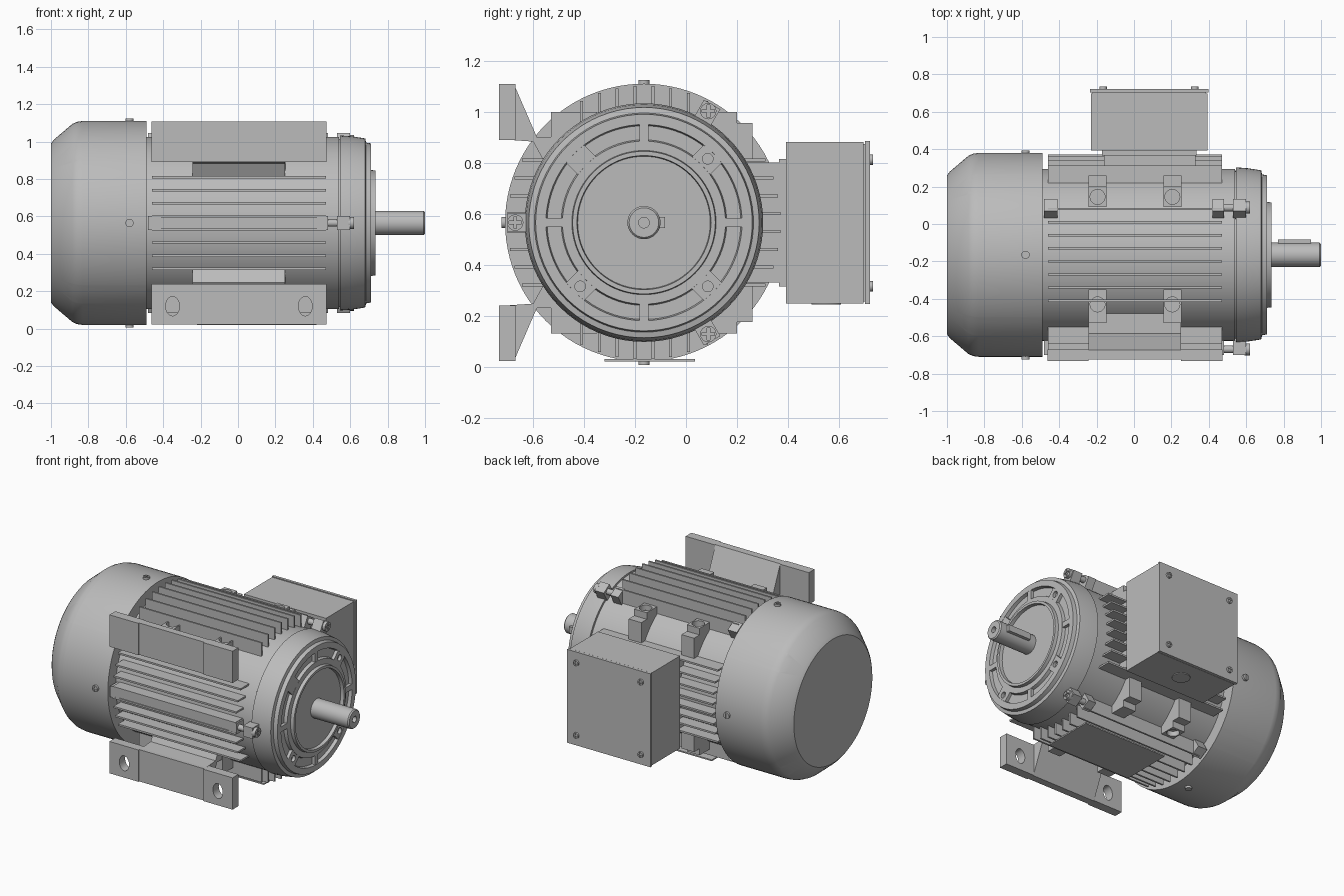
import bpy, bmesh, math
from mathutils import Matrix, Vector

old = bpy.data.objects.get("Cube")
if old:
    bpy.data.objects.remove(old, do_unlink=True)

CY, CZ = -0.165, 0.565      # motor axis, running along x
R_COWL, R_CORE = 0.545, 0.46
parts = []

grey = bpy.data.materials.new("machine_grey")
grey.use_nodes = True
grey.diffuse_color = (0.5, 0.5, 0.5, 1)
grey.node_tree.nodes["Principled BSDF"].inputs["Base Color"].default_value = (0.5, 0.5, 0.5, 1)


def frame(angle=0):
    """Local x along the axis, local y radial at the given angle."""
    return Matrix.Translation((0, CY, CZ)) @ Matrix.Rotation(math.radians(angle), 4, 'X')


def finish(name, bm, matrix=None):
    if matrix:
        bm.transform(matrix)
    bmesh.ops.recalc_face_normals(bm, faces=bm.faces)
    mesh = bpy.data.meshes.new(name)
    bm.to_mesh(mesh)
    bm.free()
    mesh.materials.append(grey)
    ob = bpy.data.objects.new(name, mesh)
    bpy.context.collection.objects.link(ob)
    parts.append(ob)
    return ob


def box(name, lo, hi, matrix=None):
    bm = bmesh.new()
    bmesh.ops.create_cube(bm, size=1)
    lo, hi = Vector(lo), Vector(hi)
    bmesh.ops.scale(bm, vec=hi - lo, verts=bm.verts)
    bmesh.ops.translate(bm, vec=(lo + hi) / 2, verts=bm.verts)
    return finish(name, bm, matrix)


def prism(name, outline, x0, x1, matrix=None):
    bm = bmesh.new()
    face = bm.faces.new([bm.verts.new((x0, a, b)) for a, b in outline])
    # Keep the first cap so the prism is closed
    ext = bmesh.ops.extrude_face_region(bm, geom=[face], use_keep_orig=True)["geom"]
    bmesh.ops.translate(bm, vec=(x1 - x0, 0, 0), verts=[e for e in ext if isinstance(e, bmesh.types.BMVert)])
    return finish(name, bm, matrix)


def lathe(name, profile, seg=80, matrix=None):
    bm = bmesh.new()
    rings = []
    for x, r in profile:
        ring = [bm.verts.new((x, r * math.cos(math.tau * i / seg), r * math.sin(math.tau * i / seg)))
                for i in range(seg)]
        rings.append(ring)
    for a, b in zip(rings, rings[1:]):
        for i in range(seg):
            j = (i + 1) % seg
            bm.faces.new((a[i], a[j], b[j], b[i]))
    bm.faces.new(rings[0])
    bm.faces.new(rings[-1])
    return finish(name, bm, matrix or frame())


def rod(name, start, end, r, seg=20, scale=(1, 1)):
    """Cylinder between two points; scale stretches its section."""
    start, end = Vector(start), Vector(end)
    d = end - start
    bm = bmesh.new()
    bmesh.ops.create_cone(bm, cap_ends=True, segments=seg, radius1=r, radius2=r, depth=d.length)
    bmesh.ops.scale(bm, vec=(scale[0], scale[1], 1), verts=bm.verts)
    turn = d.to_track_quat('Z', 'Y').to_matrix().to_4x4()
    return finish(name, bm, Matrix.Translation((start + end) / 2) @ turn)


def cut(target, cutters):
    for c in cutters:
        mod = target.modifiers.new("cut", 'BOOLEAN')
        mod.operation, mod.solver, mod.object = 'DIFFERENCE', 'EXACT', c
    bpy.context.view_layer.update()
    done = target.evaluated_get(bpy.context.evaluated_depsgraph_get())
    mesh = bpy.data.meshes.new_from_object(done)
    target.modifiers.clear()
    target.data = mesh
    for c in cutters:
        parts.remove(c)
        bpy.data.objects.remove(c, do_unlink=True)


def screw(name, base, direction, r=0.022, h=0.014):
    """Screw head with a cross slot."""
    base, direction = Vector(base), Vector(direction)
    ob = rod(name, base - direction * 0.01, base + direction * h, r, 16)
    turn = Matrix.Translation(base + direction * h) @ direction.to_track_quat('Z', 'Y').to_matrix().to_4x4()
    t = r * 0.18
    cut(ob, [box("slot", (-a, -b, -h * 0.4), (a, b, h), turn) for a, b in ((r * 0.75, t), (t, r * 0.75))])


# Fan cowl with four shallow round-ended flutes
cowl = lathe("fan_cowl", [(-1, 0.425), (-0.985, 0.445), (-0.885, 0.53), (-0.86, 0.541), (-0.83, R_COWL), (-0.49, R_COWL)], 96)
flutes = []
for a in range(45, 360, 90):
    c = lathe("flute", [(0.5, 0.068), (0.7, 0.068)], 24, Matrix.Identity(4))
    for v in c.data.vertices:
        x, y, z = v.co
        v.co = frame(a) @ Vector((-0.865 + y if y < 0.001 else -0.3, x, z))
    flutes.append(c)
cut(cowl, flutes)
for a in range(0, 360, 90):
    m = frame(a)
    screw("cowl_screw", m @ Vector((-0.58, R_COWL, 0)), m.to_3x3() @ Vector((0, 1, 0)))

# Stator core and cooling fins on four sides
lathe("stator_core", [(-0.5, R_CORE), (0.54, R_CORE)])
for a in range(0, 360, 90):
    for i in range(-4, 4):
        v = 0.035 + 0.07 * i
        box("cooling_fin", (-0.46, math.sqrt(R_CORE ** 2 - v * v) - 0.04, v - 0.006),
            (0.47, math.sqrt(0.537 ** 2 - v * v), v + 0.006), frame(a))

# Front end shield: raised rings, sunken channel and bearing recess
lathe("end_shield", [(0.545, R_CORE - 0.03), (0.545, 0.468), (0.61, 0.463), (0.68, 0.452), (0.685, 0.43),
                     (0.712, 0.425), (0.712, 0.385), (0.69, 0.38), (0.69, 0.325), (0.712, 0.32),
                     (0.712, 0.283), (0.735, 0.28), (0.735, 0.263), (0.712, 0.26), (0.712, 0.05)])
lathe("shield_seam", [(0.53, 0.45), (0.55, 0.45)])
for a in range(0, 360, 45):
    w = 0.018 if a % 90 == 0 else 0.05
    rib = box("shield_rib", (0.68, 0.31, -w), (0.711, 0.39, w), frame(a))
    if a % 90:
        m = frame(a)
        cut(rib, [rod("hole", m @ Vector((0.69, 0.354, 0)), m @ Vector((0.75, 0.354, 0)), 0.021)])

# Shaft with centre hole and key
shaft = lathe("shaft", [(0.6, 0.065), (0.992, 0.065), (1.0, 0.058)], 40)
cut(shaft, [rod("centre", (0.95, CY, CZ), (1.1, CY, CZ), 0.021)])
box("shaft_key", (0.77, 0.03, -0.022), (0.945, 0.083, 0.022), frame())

# Tie bolts with lugs, three around the axis
for a in (60, 180, 300):
    m = frame(a)
    box("shield_lug", (0.53, 0.42, -0.037), (0.6, 0.535, 0.037), m)
    box("front_body_lug", (0.42, 0.42, -0.037), (0.48, 0.535, 0.037), m)
    box("rear_body_lug", (-0.48, 0.42, -0.037), (-0.41, 0.535, 0.037), m)
    rod("tie_bolt", m @ Vector((0.47, 0.505, 0)), m @ Vector((0.54, 0.505, 0)), 0.02)
    screw("tie_bolt_head", m @ Vector((0.6, 0.505, 0)), (1, 0, 0), 0.032, 0.02)
box("front_rail", (-0.47, 0.43, -0.036), (0.47, 0.525, 0.036), frame(180))
box("front_rail_pad", (-0.41, 0.5, -0.027), (0.42, 0.532, 0.027), frame(180))

# Mounting bosses on the diagonals, with bolt holes facing up or down
for side in (-1, 1):
    if side > 0:
        shape = [(0.255, 0.34), (0.255, 0.435), (0.365, 0.435), (0.365, 0.39), (0.425, 0.39), (0.425, 0.24), (0.33, 0.24)]
    else:
        shape = [(0.185, 0.38), (0.185, 0.435), (0.365, 0.435), (0.365, 0.25), (0.3, 0.25)]
    y = CY + side * (0.31 if side > 0 else 0.265)
    for s in (-1, 1):
        for x in (-0.195, 0.205):
            boss = prism("mounting_boss", [(side * p, s * q) for p, q in shape], x - 0.048, x + 0.048, frame())
            cut(boss, [rod("hole", (x, y, CZ + s * 0.4), (x, y, CZ + s * 0.5), 0.04)])


def foot_outline(points, s):
    return [(y - CY, s * z) for y, z in points]


# Feet on the front: slotted bar, thicker ends and sloped web
for s in (-1, 1):
    bar = [(-0.725, 0.325), (-0.725, 0.543), (-0.675, 0.543), (-0.675, 0.325)]
    end_bar = [(-0.733, 0.325), (-0.733, 0.543), (-0.67, 0.543), (-0.67, 0.325)]
    web = [(-0.7, 0.325), (-0.7, 0.543), (-0.675, 0.543), (-0.585, 0.335),
           (-0.45, 0.335), (-0.45, 0.2), (-0.535, 0.2), (-0.6, 0.318)]
    prism("foot_bar", foot_outline(bar, s), -0.25, 0.26, frame())
    for x, x0, x1 in ((-0.35, -0.462, -0.242), (0.36, 0.25, 0.472)):
        end = prism("foot_end", foot_outline(end_bar, s), x0, x1, frame())
        z = CZ + s * 0.445
        cut(end, [rod("slot", (x, -0.8, z), (x, -0.6, z), 0.037, 24, (1, 1.4))])
    prism("foot_web", foot_outline(web, s), -0.242, 0.25, frame())

# Terminal box on the back
box("box_neck", (-0.16, 0.2, 0.33), (0.33, 0.37, 0.8))
box("box_flange", (-0.17, 0.365, 0.315), (0.335, 0.4, 0.815))
terminal = box("terminal_box", (-0.23, 0.393, 0.248), (0.392, 0.697, 0.882))
box("box_lid_gasket", (-0.222, 0.69, 0.256), (0.385, 0.706, 0.874))
box("box_lid", (-0.235, 0.703, 0.245), (0.397, 0.722, 0.885))
cut(terminal, [rod("cable_hole", (0.08, 0.55, 0.2), (0.08, 0.55, 0.27), 0.065, 32)])
rod("cable_plug", (0.08, 0.55, 0.243), (0.08, 0.55, 0.275), 0.058, 32)
for x in (-0.165, 0.325):
    for z in (0.315, 0.812):
        screw("lid_screw", (x, 0.72, z), (0, 1, 0), 0.02)

# Blank rating plate underneath
box("rating_plate", (-0.22, -0.32, 0.02), (0.42, 0.035, 0.029))

# Smooth the round parts, keep corners sharp
bpy.ops.object.select_all(action='DESELECT')
for ob in parts:
    ob.select_set(True)
bpy.context.view_layer.objects.active = parts[0]
bpy.ops.object.shade_smooth_by_angle(angle=math.radians(25))
